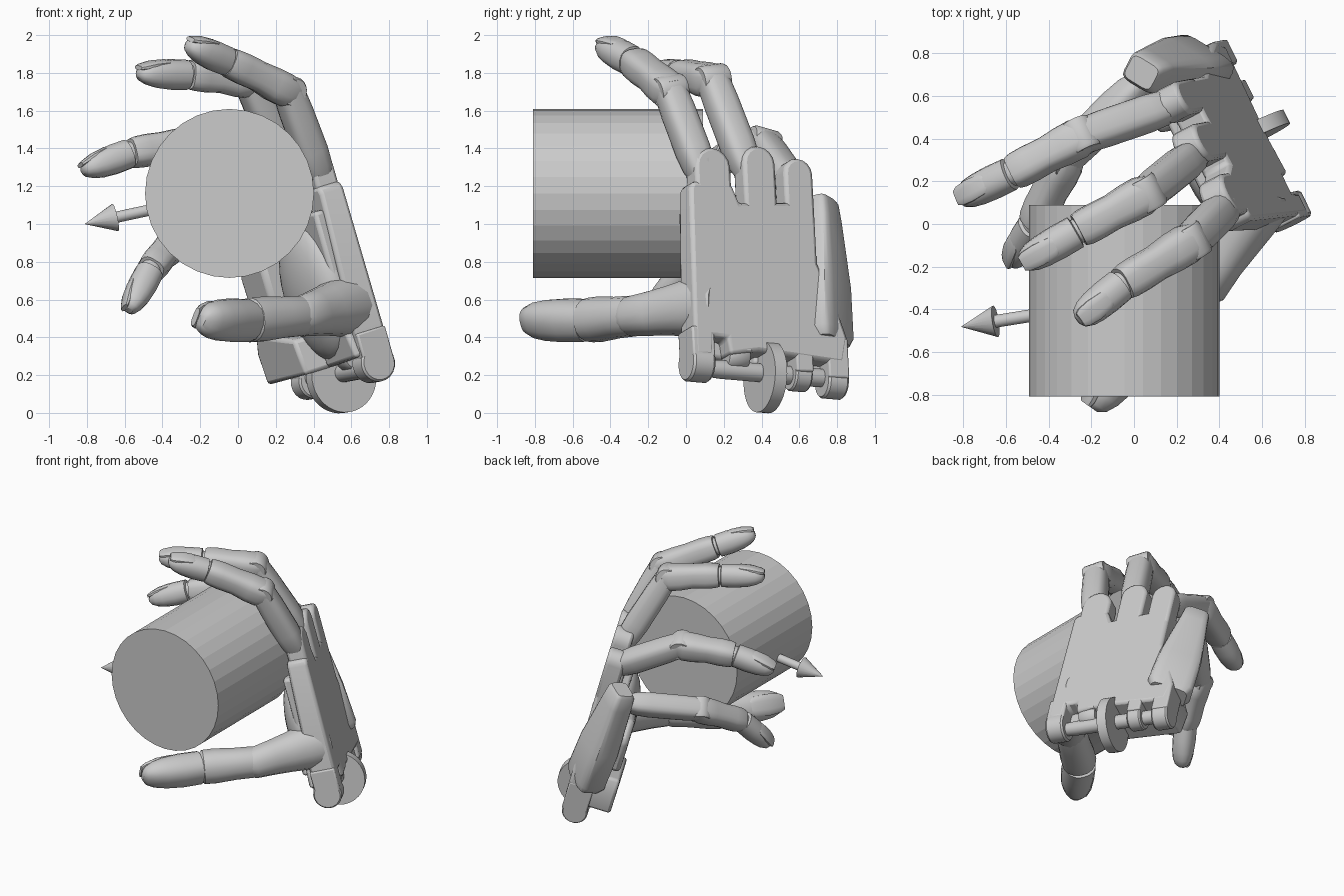
import bpy, bmesh, math
from mathutils import Vector as V, Matrix

if "Cube" in bpy.data.objects:
    bpy.data.objects.remove(bpy.data.objects["Cube"])

# Palm frame: across the knuckles, towards the fingers, out of the back of the hand
O = V((0.83, 0.03, 0.27))
U = V((-0.27, -0.05, 0.96)).normalized()
N = V((-0.43, 0.88, -0.075)).cross(U).normalized()
W = U.cross(N)


def local(w, u, n):
    return O + W * w + U * u + N * n


def make(name, bm):
    bmesh.ops.recalc_face_normals(bm, faces=bm.faces)
    me = bpy.data.meshes.new(name)
    bm.to_mesh(me)
    bm.free()
    ob = bpy.data.objects.new(name, me)
    bpy.context.collection.objects.link(ob)
    return ob


def loft(name, a, b, up, rings, sides=16, power=2.5):
    """Rounded-square tube from a to b; rings are (t, half width, half height[, lift])."""
    a, b = V(a), V(b)
    ax = (b - a).normalized()
    h = (up - ax * up.dot(ax)).normalized()
    w = ax.cross(h)
    bm, loops = bmesh.new(), []
    for t, rw, rh, *lift in rings:
        c = a.lerp(b, t) + h * (lift[0] if lift else 0)
        row = []
        for i in range(sides):
            q = 2 * math.pi * (i + 0.5) / sides
            x, y = (math.copysign(abs(k) ** (2 / power), k) for k in (math.cos(q), math.sin(q)))
            row.append(bm.verts.new(c + w * x * rw + h * y * rh))
        loops.append(row)
    for p, q in zip(loops, loops[1:]):
        for i in range(sides):
            j = (i + 1) % sides
            bm.faces.new((p[i], p[j], q[j], q[i]))
    bm.faces.new(loops[0])
    bm.faces.new(loops[-1])
    return make(name, bm)


def plate(name, outline, n0, n1, bevel, taper=0):
    """Outline in palm (w, u) coordinates between two depths; taper thins it towards the fingers."""
    bm = bmesh.new()
    rows = [[bm.verts.new(local(w, u, n + k * taper * u)) for w, u in outline] for k, n in enumerate((n0, n1))]
    bm.faces.new(rows[0])
    bm.faces.new(rows[1][::-1])
    for i in range(len(outline)):
        bm.faces.new((rows[0][i - 1], rows[0][i], rows[1][i], rows[1][i - 1]))
    ob = make(name, bm)
    m = ob.modifiers.new("bevel", 'BEVEL')
    m.width, m.segments, m.limit_method, m.angle_limit = bevel, 2, 'ANGLE', math.radians(40)
    return ob


def arc(w, u, r, a0, a1, n=8):
    return [(w + r * math.cos(math.radians(a0 + (a1 - a0) * i / n)),
             u + r * math.sin(math.radians(a0 + (a1 - a0) * i / n))) for i in range(n + 1)]


def distal(name, a, b, up, r):
    # Narrow neck, fingertip and nail set into it
    loft(name + "_tip", a, b, up, [
        (-0.08, r * .75, r * .75), (.04, r * .75, r * .75), (.06, r * .98, r * .98), (.4, r, r),
        (.7, r * .95, r * .9), (.9, r * .84, r * .72), (1.04, r * .62, r * .48), (1.1, r * .3, r * .2)],
        power=2.3)
    loft(name + "_nail", a, b, up, [
        (.45, r * .4, r * .1, r * .86), (.52, r * .62, r * .24, r * .74), (.8, r * .68, r * .26, r * .62),
        (1.02, r * .6, r * .2, r * .46), (1.1, r * .45, r * .14, r * .4)], sides=12, power=3)


def hinge(name, c, axis, r, half):
    c = V(c)
    loft(name, c - axis * half, c + axis * half, V((.3, .2, 1)),
         [(0, r * .9, r * .9), (.1, r, r), (.9, r, r), (1, r * .9, r * .9)], 20, 2)


def finger(name, base, pip, dip, tip, r):
    base, pip, dip, tip = map(V, (base, pip, dip, tip))
    up = pip - (base + dip) / 2
    side = (dip - pip).cross(up).normalized()
    loft(name + "_proximal", base, pip, up, [
        (-.02, r * .7, r * .7), (.12, r * .92, r * .92), (.3, r, r), (.75, r, r * .97), (.98, r * .95, r * .9)],
        power=3)
    hinge(name + "_middle_hinge", pip, side, r * .92, r * .9)
    loft(name + "_middle", pip, dip, up, [
        (-.1, r * .9, r * .8), (.05, r * 1.08, r * 1.04, -r * .08), (.25, r * 1.06, r * 1.04, -r * .06),
        (.5, r * .96, r * .94), (.75, r, r * .98), (.92, r * .98, r * .94), (1, r * .9, r * .86)], power=3)
    distal(name, dip, tip, up, r * .93)


# Held cylinder
bm = bmesh.new()
bmesh.ops.create_cone(bm, cap_ends=True, segments=32, radius1=.447, radius2=.447, depth=.9,
                      matrix=Matrix.Translation((-.045, -.36, 1.162)) @ Matrix.Rotation(math.pi / 2, 4, 'X'))
cylinder = make("held_cylinder", bm)

# Direction arrow
start, end = V((-.045, -.36, 1.165)), V((-.81, -.482, 1.0))
loft("arrow", start, end, V((0, 0, 1)),
     [(0, .03, .03), (.79, .03, .03), (.79, .075, .075), (1, .001, .001)], 20, 2)

# Four fingers
finger("index_finger", (.435, .09, 1.25), (.265, -.085, 1.71), (-.055, -.28, 1.86), (-.245, -.435, 1.94), .087)
finger("middle_finger", (.29, .33, 1.27), (.055, .14, 1.765), (-.26, -.03, 1.79), (-.505, -.17, 1.795), .087)
finger("ring_finger", (.19, .56, 1.21), (-.25, .41, 1.43), (-.57, .24, 1.375), (-.80, .13, 1.29), .086)
finger("little_finger", (.03, .66, 1.01), (-.33, .30, .92), (-.465, 0, .755), (-.565, -.165, .56), .082)

# Thumb
up = V((-.5, -.3, 1))
loft("thumb_proximal", (.585, .11, .57), (.33, -.30, .51), up, [
    (-.15, .10, .11), (0, .15, .16), (.2, .14, .155), (.45, .125, .135), (.7, .11, .12), (1, .105, .105),
    (1.08, .08, .08)], power=2.2)
loft("thumb_middle", (.35, -.26, .515), (.05, -.52, .49), up, [
    (-.1, .09, .09), (.1, .108, .108), (.4, .11, .11), (.75, .12, .12), (.95, .118, .118), (1, .10, .10)],
    power=2.2)
distal("thumb", V((.06, -.51, .49)), V((-.17, -.835, .49)), V((-.8, -.2, .25)), .113)

# Palm back plate, thinner towards the knuckles
plate("palm_back", [(.02, .04), (.13, .04), (.14, .15), (.22, .15), (.23, .06), (.4, .09), (.9, .06), (.93, .2),
                    (.86, .42), (.775, .6), (.775, .94), (.33, .9), (.29, 1.0), (.06, 1.0), (.04, .96)],
      .012, -.175, .02, .045)

# Rounded knuckle lobes
for k, (w, u, r) in enumerate([(.185, 1.09, .105), (.46, 1.13, .095), (.69, 1.09, .085)]):
    plate("knuckle_lobe_%d" % k, [(w - r, .8), (w + r, .8)] + arc(w, u, r, 0, 180), .012, -.12, .02)

# Wrist lugs
for k, (w, u, half, r) in enumerate([(.075, .02, .065, .1), (.3, .08, .06, .08), (.67, -.0, .05, .085),
                                     (.87, -.02, .06, .09)]):
    hinge("wrist_lug_%d" % k, local(w, u, -.085), W, r, half)
    plate("wrist_lug_arm_%d" % k, [(w - half, u), (w + half, u), (w + half, .2), (w - half, .2)], .01, -.165, .01)

# Inner palm, heel and wrist parts
plate("palm_inner", [(.06, .12), (.85, .1), (.85, .4), (.76, .62), (.74, .88), (.06, .88)], -.12, -.19, .02)
plate("palm_side", [(.62, .36), (.9, .36), (.92, .62), (.8, .74), (.62, .7)], -.1, -.3, .03)
plate("palm_heel", [(.42, .05), (.9, .03), (.92, .2), (.88, .3), (.45, .24)], -.1, -.32, .02)
plate("thumb_mount_block", [(.03, .08), (.4, .05), (.42, .24), (.08, .28)], -.1, -.2, .02)
bm = bmesh.new()
bmesh.ops.create_uvsphere(bm, u_segments=24, v_segments=14, radius=1)
for v in bm.verts:
    v.co = local(.34 + .29 * v.co.x, .46 + .38 * v.co.y, -.16 + .14 * v.co.z)
make("palm_mound", bm)
bm = bmesh.new()
bmesh.ops.create_cone(bm, cap_ends=True, segments=40, radius1=.19, radius2=.19, depth=.07)
for v in bm.verts:
    v.co = local(.48 + v.co.z, -.02 + v.co.x, -.092 + v.co.y)
make("wrist_wheel", bm)
hinge("wrist_axle", local(.5, 0, -.09), W, .05, .36)

# Outer palm bone carrying the little finger
loft("little_finger_palm", (.33, .75, .37), (.035, .71, 1.13), V((.45, .85, .2)), [
    (0, .13, .08), (.06, .16, .095), (.4, .15, .1), (.85, .1, .085), (.97, .09, .075), (1, .075, .06)], power=5)

# Smooth shading with sharp edges kept, except the faceted cylinder
for ob in bpy.context.scene.objects:
    ob.select_set(ob is not cylinder)
    bpy.context.view_layer.objects.active = ob
bpy.ops.object.shade_smooth_by_angle(angle=math.radians(35))
